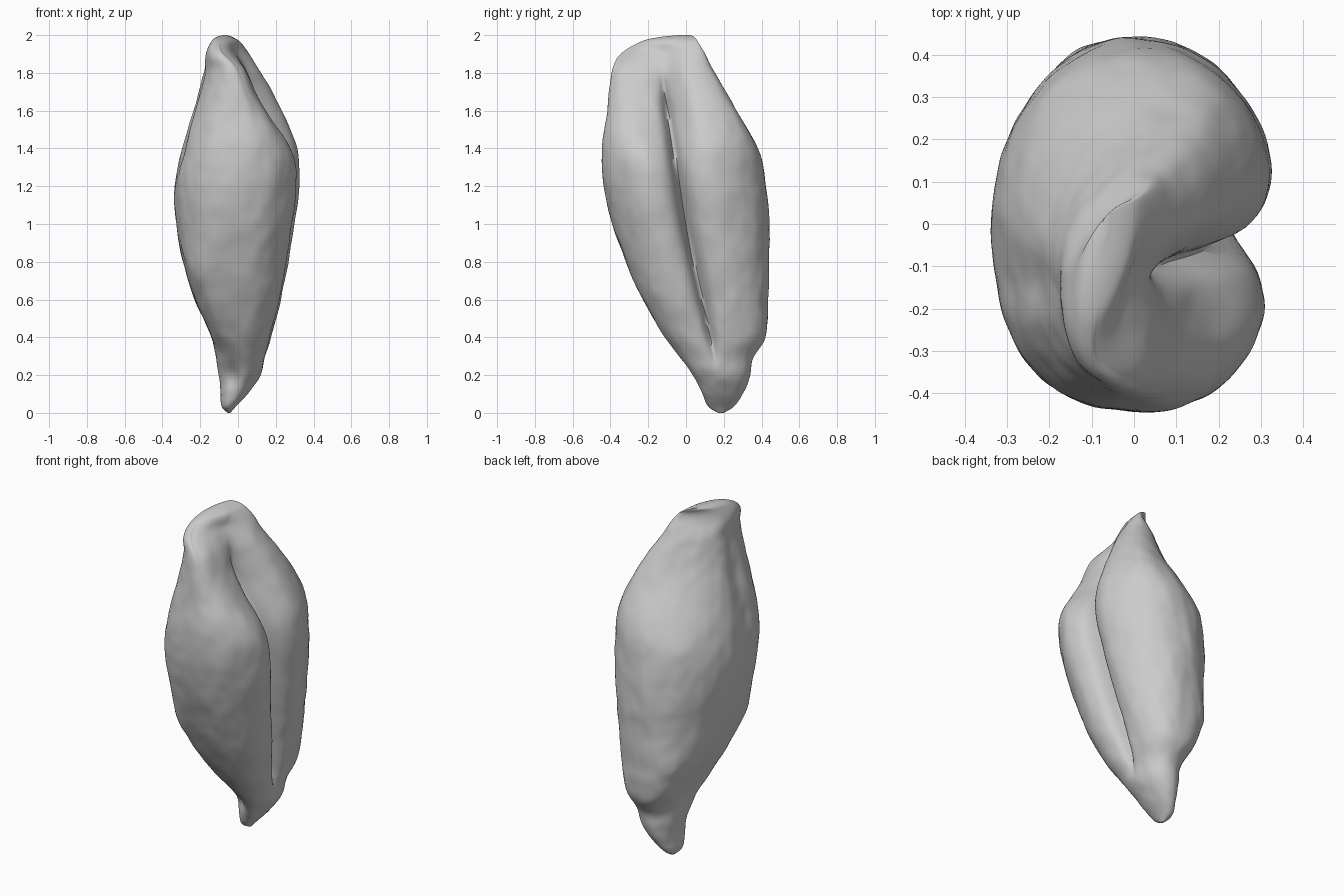
import bpy, bmesh, math
from mathutils import Vector, noise

if "Cube" in bpy.data.objects:
    bpy.data.objects.remove(bpy.data.objects["Cube"], do_unlink=True)

# Outline by height: z, left edge, right edge, front edge, back edge
OUTLINE = [
    (0, -.055, -.04, .17, .2), (.03, -.085, -.015, .12, .25), (.1, -.09, .05, .08, .3),
    (.2, -.1, .12, .03, .34), (.29, -.115, .15, -.03, .355), (.4, -.14, .195, -.11, .42),
    (.6, -.23, .255, -.23, .435), (.8, -.29, .295, -.32, .44), (1, -.325, .325, -.39, .44),
    (1.2, -.335, .35, -.435, .425), (1.4, -.295, .335, -.445, .38), (1.6, -.24, .245, -.415, .27),
    (1.8, -.185, .135, -.395, .155), (1.9, -.17, .06, -.345, .1), (1.97, -.14, .005, -.23, .06),
    (1.99, -.115, -.03, -.14, .045), (2, -.08, -.06, -.04, .025),
]
# Path of the long crease: z, y
CREASE = [(0, .2), (.4, .13), (.95, .01), (1.3, -.05), (1.75, -.12), (2, -.15)]
RINGS, SEGMENTS = 120, 200


def sample(table, z):
    """Smooth Hermite interpolation through the rows of a table."""
    last = len(table) - 1
    i = max(j for j in range(last) if table[j][0] <= z)
    a, b = table[i], table[i + 1]
    p, q = table[max(i - 1, 0)], table[min(i + 2, last)]
    h = b[0] - a[0]
    t = min(1, (z - a[0]) / h)
    out = []
    for c in range(1, len(a)):
        m = (b[c] - p[c]) / (b[0] - p[0]) * h
        n = (q[c] - a[c]) / (q[0] - a[0]) * h
        s = t * t * (3 - 2 * t)
        out.append(a[c] + (b[c] - a[c]) * s + t * (1 - t) * ((1 - t) * m - t * n))
    return out


def ramp(lo, hi, v):
    t = max(0, min(1, (v - lo) / (hi - lo)))
    return t * t * (3 - 2 * t)


def bump(v, centre, width):
    return math.exp(-((v - centre) / width) ** 2)


def power(v, e):
    return math.copysign(abs(v) ** e, v)


def shell_point(z, angle):
    x0, x1, y0, y1 = sample(OUTLINE, z)
    crease_y = sample(CREASE, z)[0]
    hx, hy = (x1 - x0) / 2, (y1 - y0) / 2
    c, s = math.cos(angle), math.sin(angle)
    # The closed side is boxy above the neck, and stays so longer on the front lobe
    if c < 0:
        if s < 0:
            full = ramp(.31, .42, z) * (.45 - .25 * ramp(.7, 1.1, z) - .2 * ramp(1.5, 1.8, z))
        else:
            full = .38 * ramp(.31, .42, z) * (1 - ramp(.55, .9, z))
        c, s = power(c, 1 - full), power(s, 1 - full)
    else:
        c = power(c, .88)
    # The crest leans diagonally, more so on the back lobe
    lean = .5 * ramp(1.82, 1.97, z) + .42 * ramp(1.25, 1.7, z) * max(s, 0)
    x = (x0 + x1) / 2 + hx * (math.sqrt(1 - lean * lean) * c + lean * s)
    y = (y0 + y1) / 2 + hy * s
    if c > 0:
        # Long crease between the two lobes, with a wider hollow near the top
        d = y - crease_y
        side = min(1, c * 2.5)
        upper = ramp(1.25, 1.75, z)
        width = .12 + .12 * upper if d < 0 else .12 - .02 * upper
        hollow = (.2 + .35 * upper) * ramp(.15, .6, z) * (1 - ramp(1.9, 2, z))
        cut = .48 * ramp(.22, .45, z) * (1 - ramp(1.6, 1.85, z))
        x -= hx * side * (hollow * bump(d, 0, width) + cut * math.exp(-abs(d) / .022))
    else:
        # Soft fold on the far side
        x += .015 * min(1, -c * 2) * bump(z, 1.55, .25) * bump(y, -.14, .06)
    if s < 0:
        # Dimple above the lower tip
        y -= .035 * s * bump(z, .2, .09) * bump(x, -.03, .04)
    p = Vector((x, y, z))
    ripple = .006 * noise.noise(p * 7) + .004 * noise.noise(p * 16)
    return p + Vector((c, s, 0)) * ripple * ramp(0, .15, z) * (1 - ramp(1.85, 2, z))


# Folded shell body: rings lofted from the lower tip to the crest
bm = bmesh.new()
rings = []
for i in range(RINGS + 1):
    z = 1 - math.cos(math.pi * i / RINGS)
    rings.append([bm.verts.new(shell_point(z, math.tau * k / SEGMENTS)) for k in range(SEGMENTS)])
for low, high in zip(rings, rings[1:]):
    for k in range(SEGMENTS):
        n = (k + 1) % SEGMENTS
        bm.faces.new((low[k], low[n], high[n], high[k]))
bm.faces.new(rings[0][::-1])
bm.faces.new(rings[-1])
for _ in range(2):
    bmesh.ops.smooth_vert(bm, verts=[v for r in rings[1:-1] for v in r], factor=.5,
                          use_axis_x=True, use_axis_y=True, use_axis_z=True)

mesh = bpy.data.meshes.new("shell_body")
bm.to_mesh(mesh)
bm.free()
shell = bpy.data.objects.new("shell_body", mesh)
bpy.context.collection.objects.link(shell)

grey = bpy.data.materials.new("plain_grey")
grey.use_nodes = True
grey.diffuse_color = (.6, .6, .6, 1)
grey.node_tree.nodes["Principled BSDF"].inputs["Base Color"].default_value = (.6, .6, .6, 1)
mesh.materials.append(grey)

bpy.context.view_layer.objects.active = shell
shell.select_set(True)
bpy.ops.object.shade_smooth_by_angle(angle=math.radians(60))
